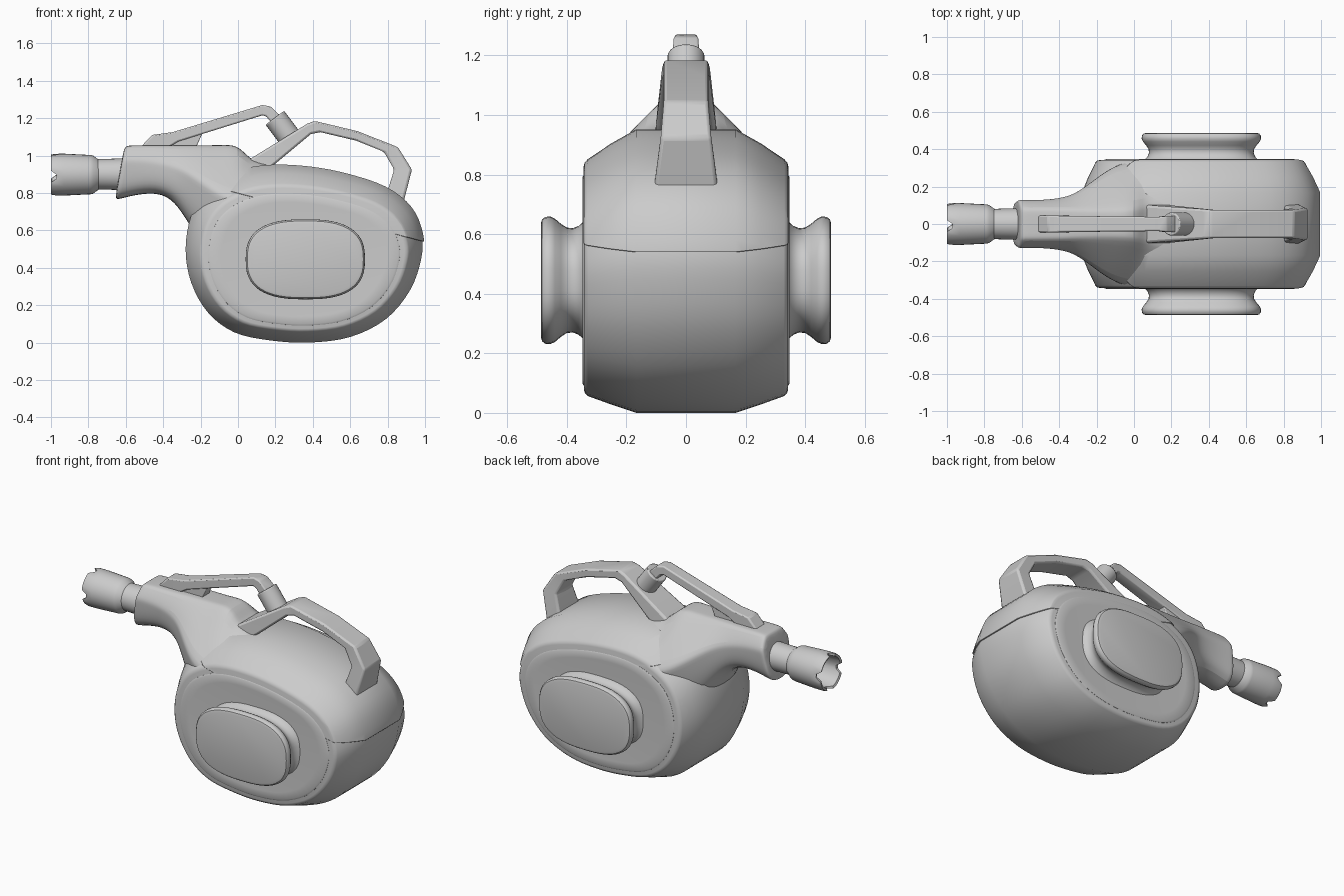
import bpy, bmesh
from math import sin, cos, pi, copysign
from mathutils import Vector

if "Cube" in bpy.data.objects:
    bpy.data.objects.remove(bpy.data.objects["Cube"])


def finish(bm, name, bevel=0, subsurf=0, angle=35):
    bmesh.ops.recalc_face_normals(bm, faces=bm.faces)
    me = bpy.data.meshes.new(name)
    bm.to_mesh(me)
    bm.free()
    ob = bpy.data.objects.new(name, me)
    bpy.context.collection.objects.link(ob)
    if bevel:
        m = ob.modifiers.new("bevel", 'BEVEL')
        m.width, m.segments, m.limit_method = bevel, 2, 'ANGLE'
    if subsurf:
        m = ob.modifiers.new("smooth", 'SUBSURF')
        m.levels = m.render_levels = subsurf
    bpy.ops.object.select_all(action='DESELECT')
    ob.select_set(True)
    bpy.context.view_layer.objects.active = ob
    bpy.ops.object.shade_smooth_by_angle(angle=angle * pi / 180)
    return ob


def loft(rings, caps=True, loop=False):
    bm = bmesh.new()
    vs = [[bm.verts.new(p) for p in r] for r in rings]
    n = len(rings[0])
    for a, b in zip(vs, vs[1:] + (vs[:1] if loop else [])):
        for i in range(n):
            j = (i + 1) % n
            bm.faces.new((a[i], a[j], b[j], b[i]))
    if caps and not loop:
        bm.faces.new(vs[0])
        bm.faces.new(vs[-1])
    return bm


def smooth_closed(pts, k=4):
    out, n = [], len(pts)
    for i in range(n):
        a, b, c, d = (Vector(pts[(i + o) % n]) for o in (-1, 0, 1, 2))
        for s in range(k):
            t = s / k
            out.append(0.5 * (2 * b + (c - a) * t + (2 * a - 5 * b + 4 * c - d) * t * t
                              + (3 * b - a - 3 * c + d) * t ** 3))
    return out


# Side outline of the body
OUTLINE = smooth_closed([
    (-.28, .5), (-.25, .32), (-.16, .16), (-.02, .055), (.17, .012), (.38, 0), (.6, .03),
    (.79, .125), (.92, .28), (.98, .45), (.98, .58), (.92, .72), (.78, .83), (.55, .905),
    (.33, .94), (.13, .94), (-.03, .9), (-.17, .81), (-.25, .68)])


def body_ring(y, sx, sz, cz):
    return [((p.x - .355) * sx + .355, y, (p.y - .4725) * sz + cz) for p in OUTLINE]


def body_rings(grow=1.0, dy=0.0):
    half = [(.165, 1, 1, .4725), (.25, .945, .92, .463), (.328, .885, .835, .451),
            (.338, .87, .815, .45), (.342, .845, .79, .448)]
    secs = [(-y, a, b, c) for y, a, b, c in reversed(half)] + half
    return [body_ring(y + copysign(dy, y), a * grow, b * grow, c) for y, a, b, c in secs]


# Main canister
finish(loft(body_rings()), "body")

# Raised upper shell, cut along a sloping seam
bm = loft(body_rings(1.015, .002))
cut = bmesh.ops.bisect_plane(bm, geom=bm.verts[:] + bm.edges[:] + bm.faces[:],
                             plane_co=(.99, 0, .54), plane_no=(.26, 0, 1), clear_inner=True)
edges = [e for e in cut['geom_cut'] if isinstance(e, bmesh.types.BMEdge)]
bmesh.ops.holes_fill(bm, edges=edges, sides=0)
finish(bm, "upper_shell", bevel=.006)

# Neck flowing into the shell: x, top z, top half width, shoulder y/z, lower half width, bottom z
rings = []
for x, zt, tw, sw, sz, bw, zb in [
        (-.63, 1.04, .085, .13, .985, .12, .76), (-.62, 1.055, .085, .13, .985, .12, .76),
        (-.5, 1.055, .085, .128, .985, .12, .80), (-.38, 1.055, .085, .14, .965, .13, .79),
        (-.3, 1.055, .08, .17, .94, .16, .70), (-.2, 1.055, .08, .25, .875, .23, .52),
        (-.1, 1.055, .08, .32, .81, .28, .5), (0, 1.06, .085, .345, .77, .3, .5),
        (.06, .98, .1, .345, .80, .3, .5), (.15, .95, .13, .33, .82, .3, .5),
        (.3, .93, .13, .3, .84, .28, .5)]:
    half = [(tw * .8, zt), (tw, zt - .004), (sw, sz), (sw * .99, sz - .03),
            (bw, sz * .4 + zb * .6), (bw * .7, zb)]
    prof = half + [(-y, z) for y, z in reversed(half)]
    skew = .18 if x < -.55 else 0
    rings.append([(x + (z - .93) * skew, y, z) for y, z in prof])
finish(loft(rings), "neck", subsurf=2, angle=40)


def lathe_x(name, prof, cz, seg=32, notch=0):
    rs = []
    for x, r, end in prof:
        rs.append([(x + (notch if end and (i % 8) in (0, 1) else 0),
                    r * cos(2 * pi * i / seg), cz + r * sin(2 * pi * i / seg))
                   for i in range(seg)])
    return finish(loft(rs), name)


# Pipe coupling with a notched hollow mouth
lathe_x("pipe", [(-.78, .08, 0), (-.6, .085, 0), (-.45, .085, 0)], .9)
lathe_x("coupling", [(-.85, .085, 0), (-.995, .095, 1), (-1, .108, 1), (-.985, .112, 1),
                     (-.93, .112, 0), (-.79, .105, 0), (-.775, .102, 0), (-.745, .08, 0)],
        .898, notch=.03)


def oval(y, hx, hz, n=56):
    return [(.36 + hx * copysign(abs(cos(a)) ** .76, cos(a)), y,
             .445 + hz * copysign(abs(sin(a)) ** .76, sin(a)))
            for a in (2 * pi * i / n for i in range(n))]


for side, s in (("front", -1), ("back", 1)):
    # Side cover plate
    finish(loft([body_ring(s * y, a, a * .926, .445) for y, a in
                 [(.33, .812), (.343, .808), (.348, .79), (.347, .7), (.343, .5)]]),
           side + "_side_plate")
    # Flared side wheel
    finish(loft([oval(s * y, .31 + d, .205 + d) for y, d in
                 [(.335, .01), (.345, -.008), (.36, -.022), (.38, -.03), (.4, -.028),
                  (.42, -.015), (.44, .002), (.455, .009), (.472, .008), (.483, 0),
                  (.487, -.014)]]), side + "_knob")


def strip(name, stations, bevel):
    # each station: outer x z, inner x z, half width
    return finish(loft([[(ox, -w, oz), (ox, w, oz), (ix, w, iz), (ix, -w, iz)]
                        for ox, oz, ix, iz, w in stations]), name, bevel=bevel)


# Carrying handle
strip("handle", [(.0, .935, .14, .91, .105), (.07, .985, .21, .965, .1),
                 (.37, 1.17, .39, 1.115, .08), (.41, 1.185, .44, 1.125, .075),
                 (.64, 1.13, .63, 1.08, .075), (.855, 1.045, .78, 1.02, .075),
                 (.93, .925, .835, .925, .085), (.89, .77, .79, .78, .105),
                 (.87, .7, .77, .7, .11)], .012)

# Thin lever above the neck
strip("lever", [(-.53, 1.035, -.5, 1.03, .045), (-.46, 1.11, -.36, 1.05, .045),
                (-.35, 1.125, -.32, 1.075, .043), (.13, 1.27, .13, 1.215, .038),
                (.175, 1.262, .15, 1.21, .042), (.25, 1.19, .2, 1.15, .045)], .008)
strip("lever_foot", [(-.36, 1.075, -.34, 1.03, .035), (-.19, 1.12, -.23, 1.03, .035)], .005)

# Button joining lever and handle
bm = bmesh.new()
axis = Vector((.6, 0, -.8))
bmesh.ops.create_cone(bm, cap_ends=True, segments=24, radius1=.062, radius2=.062, depth=.15)
bmesh.ops.rotate(bm, verts=bm.verts, matrix=axis.to_track_quat('Z', 'Y').to_matrix())
bmesh.ops.translate(bm, verts=bm.verts, vec=(.242, 0, 1.142))
finish(bm, "lever_button", bevel=.006)
